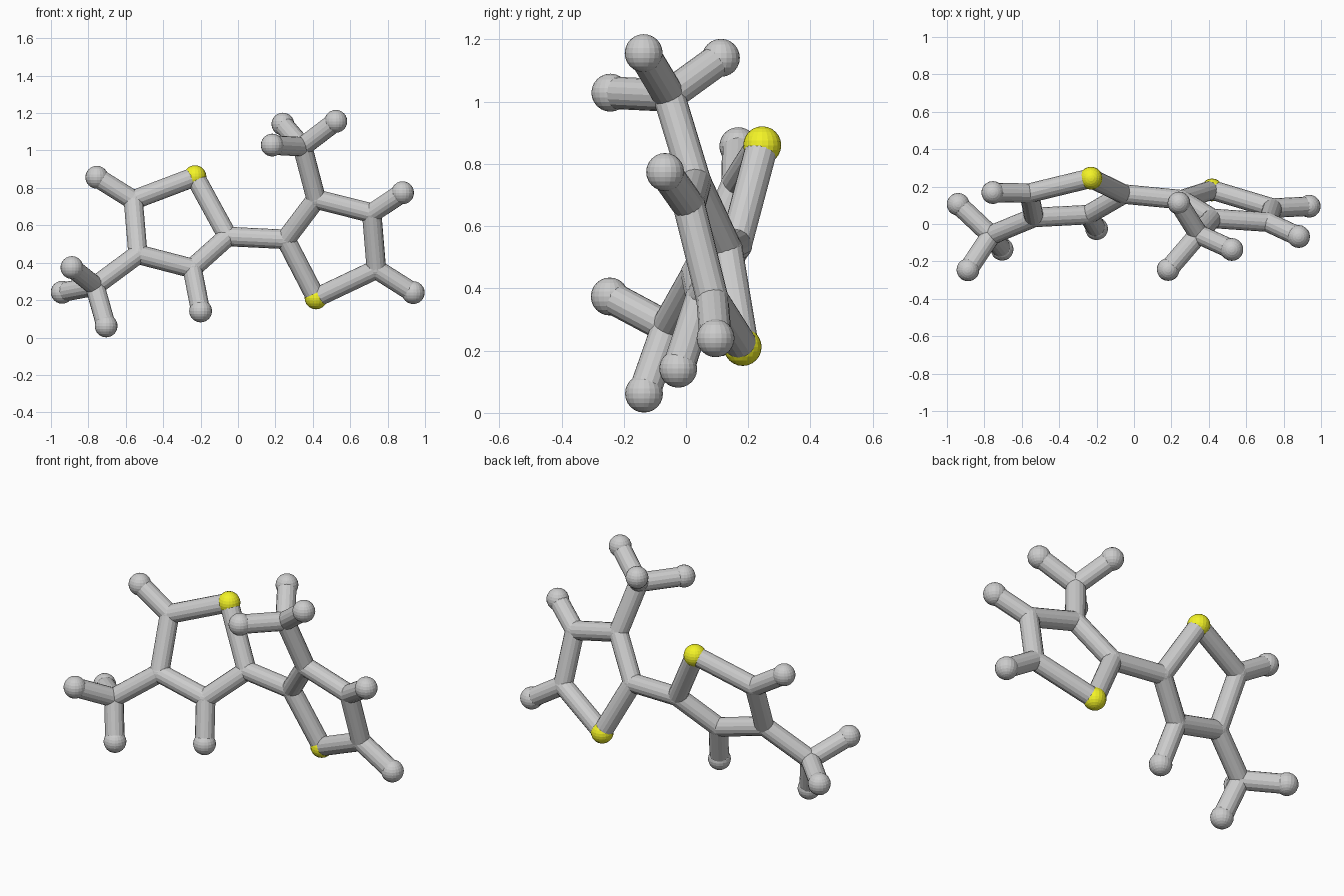
import bpy
from mathutils import Vector

if "Cube" in bpy.data.objects:
    bpy.data.objects.remove(bpy.data.objects["Cube"])

R_BOND, R_CARBON, R_END = 0.052, 0.053, 0.061

# Atom centres: left ring (l_), right ring (r_)
atoms = {
    "l_sulfur": (-0.23, 0.245, 0.86), "l_c5": (-0.56, 0.165, 0.735),
    "l_c4": (-0.535, 0.035, 0.445), "l_c3": (-0.245, 0.05, 0.37),
    "l_c2": (-0.055, 0.16, 0.54), "l_methyl": (-0.765, -0.06, 0.275),
    "l_h5": (-0.755, 0.168, 0.857), "l_h3": (-0.2, -0.025, 0.142),
    "l_ha": (-0.888, -0.245, 0.374), "l_hb": (-0.94, 0.105, 0.242),
    "l_hc": (-0.705, -0.135, 0.062),
    "r_sulfur": (0.417, 0.182, 0.212), "r_c5": (0.74, 0.085, 0.365),
    "r_c4": (0.715, 0.01, 0.665), "r_c3": (0.418, 0.03, 0.74),
    "r_c2": (0.255, 0.13, 0.525), "r_methyl": (0.345, -0.055, 1.02),
    "r_h5": (0.937, 0.095, 0.24), "r_h4": (0.88, -0.067, 0.774),
    "r_ha": (0.24, 0.112, 1.141), "r_hb": (0.183, -0.243, 1.029),
    "r_hc": (0.523, -0.136, 1.156),
}

# Sticks joining the atoms
bonds = [("l_c2", "r_c2"), ("l_c4", "l_methyl"), ("r_c3", "r_methyl"),
         ("l_c5", "l_h5"), ("l_c3", "l_h3"), ("r_c5", "r_h5"), ("r_c4", "r_h4")]
for side in "lr":
    ring = [f"{side}_{n}" for n in ("sulfur", "c2", "c3", "c4", "c5")]
    bonds += list(zip(ring, ring[1:] + ring[:1]))
    bonds += [(f"{side}_methyl", f"{side}_h{k}") for k in "abc"]

yellow = bpy.data.materials.new("sulfur_yellow")
yellow.diffuse_color = (0.9, 0.9, 0.02, 1)
yellow.use_nodes = True
yellow.node_tree.nodes["Principled BSDF"].inputs["Base Color"].default_value = yellow.diffuse_color


def ball(name, centre):
    end = "sulfur" in name or "_h" in name
    bpy.ops.mesh.primitive_uv_sphere_add(segments=20, ring_count=12,
                                         radius=R_END if end else R_CARBON,
                                         location=centre)
    ob = bpy.context.object
    ob.name = "atom_" + name
    if "sulfur" in name:
        ob.data.materials.append(yellow)


def stick(a, b):
    p, q = Vector(atoms[a]), Vector(atoms[b])
    d = q - p
    bpy.ops.mesh.primitive_cylinder_add(vertices=16, radius=R_BOND,
                                        depth=d.length, location=(p + q) / 2)
    ob = bpy.context.object
    ob.name = f"bond_{a}_{b}"
    ob.rotation_mode = 'QUATERNION'
    ob.rotation_quaternion = d.to_track_quat('Z', 'Y')


for name, centre in atoms.items():
    ball(name, centre)
for a, b in bonds:
    stick(a, b)
